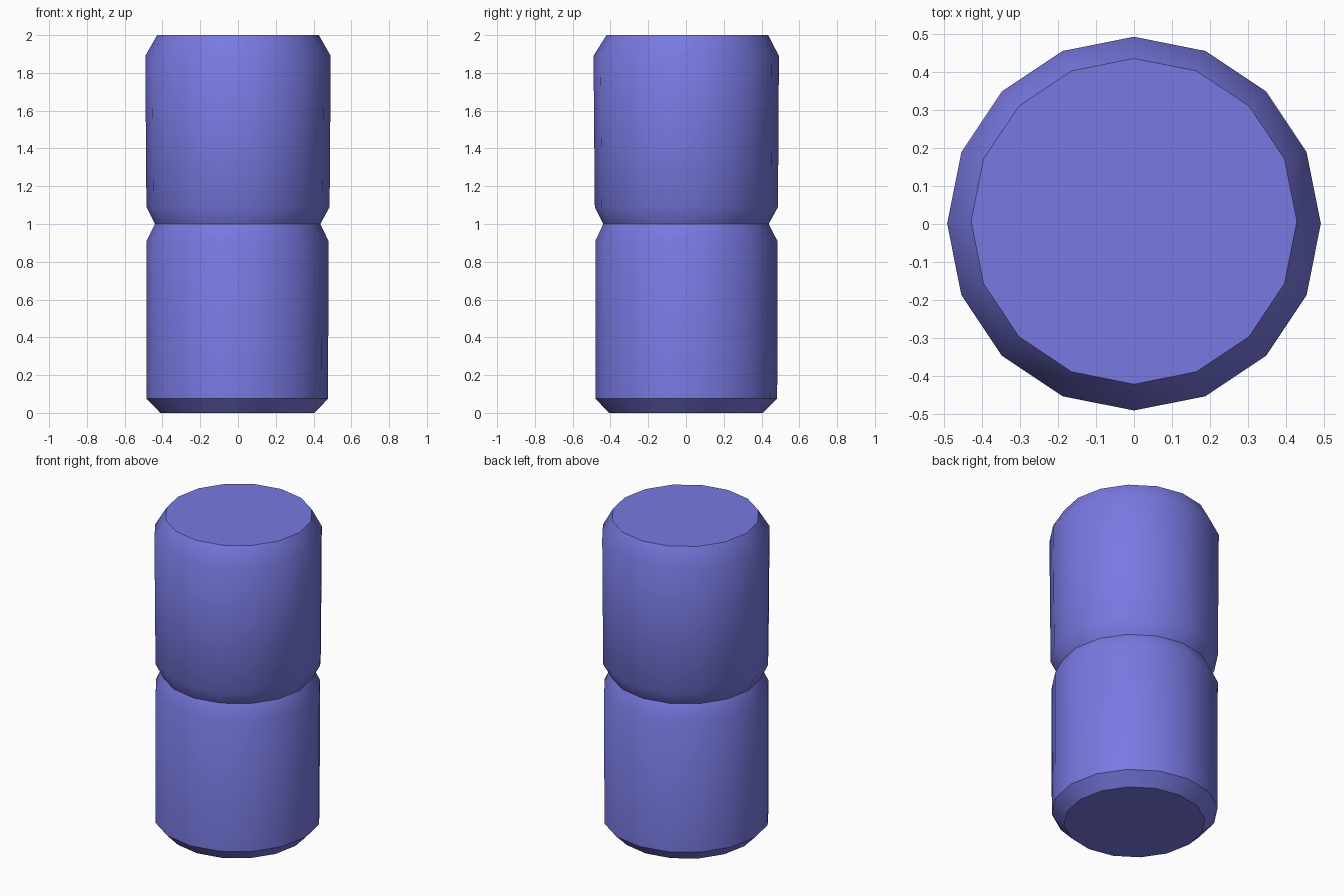
import bpy, bmesh, math

if "Cube" in bpy.data.objects:
    bpy.data.objects.remove(bpy.data.objects["Cube"])

SIDES = 16

body_blue = bpy.data.materials.new("periwinkle_blue")
body_blue.diffuse_color = (0.19, 0.19, 0.76, 1.0)
body_blue.use_nodes = True
body_blue.node_tree.nodes["Principled BSDF"].inputs["Base Color"].default_value = body_blue.diffuse_color

# Ring profile: height, radius, x offset, y offset
PROFILE = [
    (0.00, 0.408, -0.003, 0.0),
    (0.075, 0.481, -0.004, 0.002),
    (0.91, 0.482, -0.003, 0.002),
    (1.00, 0.438, -0.002, 0.0),
    (1.09, 0.485, 0.0, 0.002),
    (1.89, 0.491, 0.0, 0.001),
    (2.00, 0.428, 0.0, 0.007),
]


def lathe(name, profile, material):
    bm = bmesh.new()
    rings = []
    for z, r, ox, oy in profile:
        rings.append([bm.verts.new((ox + r * math.cos(2 * math.pi * i / SIDES),
                                    oy + r * math.sin(2 * math.pi * i / SIDES), z))
                      for i in range(SIDES)])
    for low, high in zip(rings, rings[1:]):
        for i in range(SIDES):
            j = (i + 1) % SIDES
            bm.faces.new((low[i], low[j], high[j], high[i]))
    bm.faces.new(rings[0][::-1])
    bm.faces.new(rings[-1])
    mesh = bpy.data.meshes.new(name)
    bm.to_mesh(mesh)
    bm.free()
    mesh.materials.append(material)
    obj = bpy.data.objects.new(name, mesh)
    bpy.context.collection.objects.link(obj)
    return obj


# Two stacked drums with bevelled ends and a pinched waist
body = lathe("stacked_cylinder_body", PROFILE, body_blue)
bpy.context.view_layer.objects.active = body
body.select_set(True)
bpy.ops.object.shade_smooth_by_angle(angle=math.radians(35))
